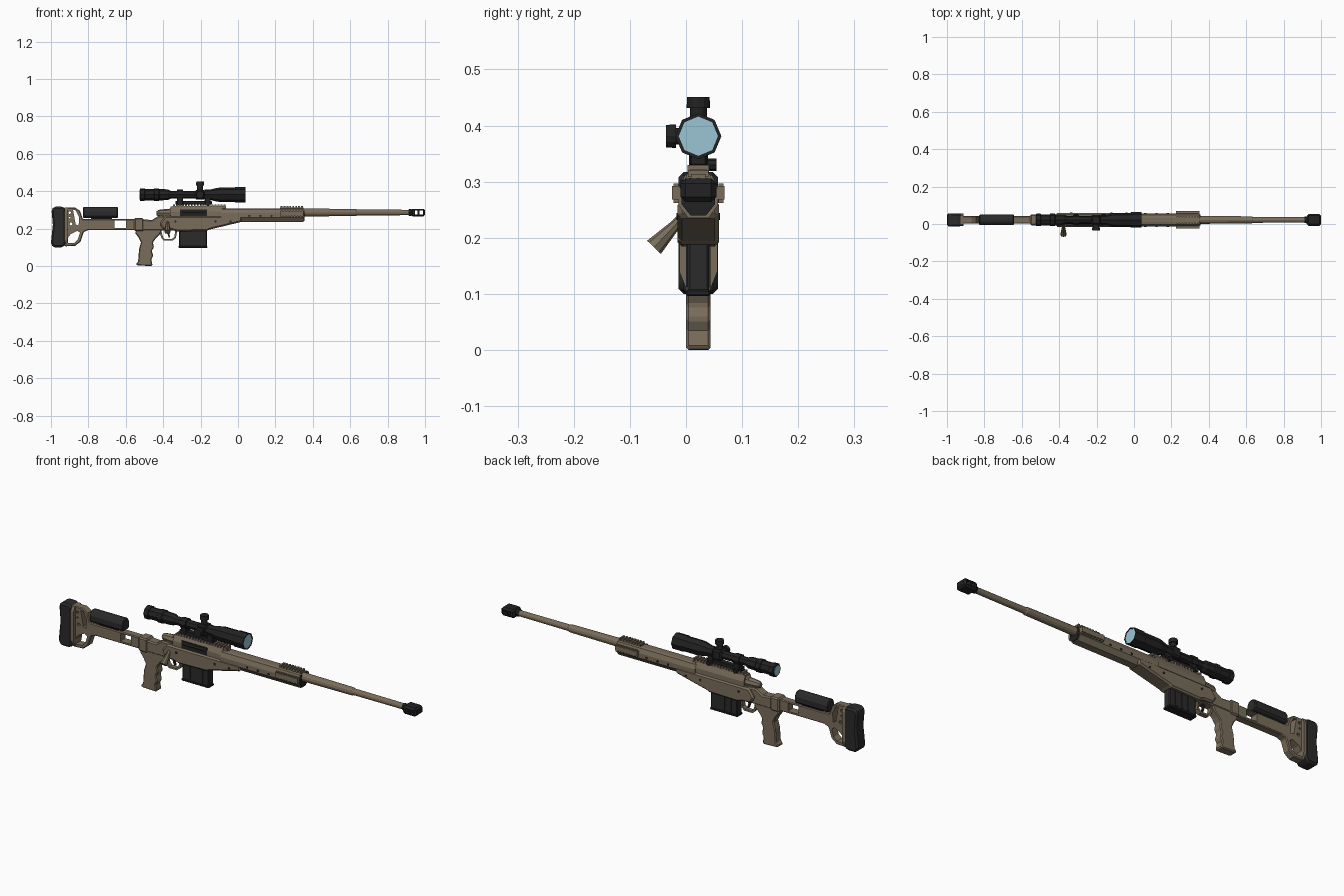
import bpy, bmesh, math
from mathutils import Vector

if "Cube" in bpy.data.objects:
    bpy.data.objects.remove(bpy.data.objects["Cube"])

Y0 = 0.022  # centre plane of the rifle


def material(name, rgb):
    m = bpy.data.materials.new(name)
    m.diffuse_color = (*rgb, 1)
    m.use_nodes = True
    m.node_tree.nodes["Principled BSDF"].inputs["Base Color"].default_value = m.diffuse_color
    return m


TAN = material("tan", (0.195, 0.155, 0.105))
BLACK = material("black", (0.016, 0.016, 0.017))
GREY = material("charcoal", (0.024, 0.024, 0.025))
LENS = material("lens blue", (0.33, 0.56, 0.66))


def finish(name, bm, mat, bevel=0):
    bmesh.ops.recalc_face_normals(bm, faces=bm.faces)
    me = bpy.data.meshes.new(name)
    bm.to_mesh(me)
    bm.free()
    me.materials.append(mat)
    ob = bpy.data.objects.new(name, me)
    bpy.context.collection.objects.link(ob)
    if bevel:
        b = ob.modifiers.new("bevel", 'BEVEL')
        b.width, b.segments, b.limit_method = bevel, 1, 'ANGLE'
        b.angle_limit = math.radians(40)
    return ob


def extrude(bm, pts, vec):
    f = bm.faces.new([bm.verts.new(p) for p in pts])
    r = bmesh.ops.extrude_face_region(bm, geom=[f])
    bmesh.ops.translate(bm, vec=vec, verts=[v for v in r['geom'] if isinstance(v, bmesh.types.BMVert)])


def side_part(name, profile, width, mat, bevel=0, holes=(), y=0):
    """Side outline (x, z) given thickness across y, with holes cut through."""
    bm = bmesh.new()
    extrude(bm, [(x, Y0 + y - width / 2, z) for x, z in profile], (0, width, 0))
    ob = finish(name, bm, mat, bevel)
    if holes:
        bm = bmesh.new()
        for h in holes:
            extrude(bm, [(x, Y0 - 0.1, z) for x, z in h], (0, 0.2, 0))
        cutter = finish(name + "_cutter", bm, mat)
        cutter.hide_render = True
        cutter.hide_viewport = True
        mod = ob.modifiers.new("holes", 'BOOLEAN')
        mod.operation, mod.solver, mod.object = 'DIFFERENCE', 'EXACT', cutter
    return ob


def rect(x0, x1, z0, z1):
    return [(x0, z0), (x1, z0), (x1, z1), (x0, z1)]


def disc(x, z, r, n=8):
    return [(x + r * math.cos(2 * math.pi * i / n), z + r * math.sin(2 * math.pi * i / n)) for i in range(n)]


def long_part(name, half, x0, x1, mat, bevel=0):
    """Half cross-section (y, z), mirrored across the centre, run along x."""
    bm = bmesh.new()
    pts = half + [(-y, z) for y, z in reversed(half)]
    extrude(bm, [(x0, Y0 + y, z) for y, z in pts], (x1 - x0, 0, 0))
    return finish(name, bm, mat, bevel)


def turned(name, profile, mat, z, n=8):
    """Turned part along x from (x, radius) points."""
    bm = bmesh.new()
    rings = []
    for x, r in profile:
        rings.append([bm.verts.new((x, Y0 + a, b)) for a, b in disc(0, z, r, n)])
    for a, b in zip(rings, rings[1:]):
        for i in range(n):
            bm.faces.new((a[i], a[(i + 1) % n], b[(i + 1) % n], b[i]))
    bm.faces.new(rings[0])
    bm.faces.new(rings[-1])
    return finish(name, bm, mat)


def rod(name, p0, p1, r0, r1, mat, n=8):
    p0, p1 = Vector(p0), Vector(p1)
    d = p1 - p0
    bm = bmesh.new()
    bmesh.ops.create_cone(bm, cap_ends=True, segments=n, radius1=r0, radius2=r1, depth=d.length)
    bm.transform(d.to_track_quat('Z', 'Y').to_matrix().to_4x4())
    bmesh.ops.translate(bm, vec=(p0 + p1) / 2, verts=bm.verts)
    return finish(name, bm, mat)


# Butt pad and skeleton stock
side_part("butt_pad", [(-1, .125), (-.99, .1), (-.935, .1), (-.922, .115), (-.922, .305),
                       (-.935, .317), (-.985, .317), (-.997, .3), (-.99, .22)], .07, GREY, .01)
side_part("stock", [(-.925, .312), (-.87, .312), (-.845, .295), (-.83, .25), (-.54, .25), (-.54, .192),
                    (-.80, .192), (-.825, .182), (-.842, .13), (-.87, .108), (-.925, .105)], .04, TAN, .004,
          [[(-.91, .122), (-.875, .124), (-.857, .14), (-.845, .178), (-.86, .188), (-.895, .17), (-.91, .15)],
           [(-.882, .3), (-.867, .297), (-.85, .262), (-.852, .215), (-.868, .222)],
           rect(-.66, -.6, .203, .243), disc(-.9, .285, .007), disc(-.893, .225, .008), disc(-.9, .258, .005)])
long_part("butt_plate", [(.022, .11), (.034, .14), (.034, .29), (.024, .312)], -.928, -.912, TAN)

# Cheek rest on its posts
long_part("cheek_rest", [(.02, .256), (.028, .266), (.028, .292), (.018, .31), (.008, .315)], -.828, -.642, GREY, .004)
for x in (-.76, -.70):
    rod("cheek_post", (x, Y0, .24), (x, Y0, .262), .012, .012, GREY)
side_part("cheek_base", rect(-.785, -.675, .246, .258), .03, GREY)

# Hinge, chassis and grip
side_part("hinge", rect(-.555, -.505, .186, .256), .058, TAN, .006)
side_part("chassis_rear", [(-.52, .25), (-.46, .246), (-.425, .268), (-.34, .268), (-.34, .19), (-.52, .19)], .05, TAN, .006)
side_part("chassis", [(-.42, .225), (-.39, .266), (.02, .266), (.02, .236), (-.155, .194), (-.16, .188),
                      (-.325, .184), (-.35, .192), (-.40, .195)], .074, TAN, .008)
side_part("grip", [(-.535, .2), (-.405, .2), (-.417, .17), (-.438, .15), (-.455, .126), (-.449, .102), (-.461, .08),
                   (-.453, .055), (-.463, .035), (-.457, .003), (-.465, 0), (-.54, .003), (-.546, .01), (-.534, .025),
                   (-.529, .09), (-.519, .125), (-.53, .15), (-.552, .178)], .044, TAN, .006)

# Trigger and guard
side_part("trigger_guard", [(-.425, .2), (-.41, .15), (-.395, .135), (-.35, .135), (-.332, .15), (-.322, .2)], .022, TAN, 0,
          [[(-.411, .19), (-.401, .155), (-.391, .144), (-.354, .144), (-.341, .155), (-.335, .19)]])
side_part("trigger", [(-.38, .2), (-.36, .2), (-.368, .175), (-.362, .152), (-.37, .152), (-.378, .175)], .01, BLACK)

# Magazine
side_part("magazine", rect(-.315, -.167, .104, .2), .038, GREY, .004)
side_part("magazine_floor", rect(-.318, -.164, .096, .108), .043, BLACK, .003)
for s in (-1, 1):
    for x in (-.275, -.24, -.205):
        side_part("magazine_rib", rect(x - .007, x + .007, .112, .186), .004, GREY, 0, (), s * .02)

# Receiver, ejection port and bolt
long_part("receiver", [(.03, .25), (.03, .29), (.018, .318)], -.36, -.085, TAN)
side_part("ejection_port", rect(-.31, -.167, .267, .303), .006, BLACK, 0, (), -.0285)
rod("bolt_body", (-.30, Y0 - .02, .288), (-.175, Y0 - .02, .288), .014, .014, BLACK)
turned("bolt_shroud", [(-.435, .011), (-.425, .018), (-.39, .022), (-.355, .024)], TAN, .282)
side_part("tang", [(-.43, .26), (-.355, .26), (-.355, .314), (-.375, .3), (-.4, .277)], .035, TAN, .004)
rod("bolt_arm", (-.377, Y0, .262), (-.377, -.018, .225), .009, .009, TAN)
rod("bolt_handle", (-.377, -.012, .23), (-.377, -.057, .183), .008, .017, TAN)
for x in (-.335, -.12, -.04):
    for s in (-1, 1):
        rod("chassis_screw", (x, Y0 + s * .034, .238), (x, Y0 + s * .039, .238), .006, .006, BLACK)

# Fore-end with top and side rails
long_part("forend", [(.018, .235), (.035, .258), (.035, .282), (.026, .304), (.012, .307)], -.09, .35, TAN)
long_part("forend_cap", [(.014, .24), (.03, .26), (.03, .28), (.022, .3)], .345, .355, BLACK)
for s in (-1, 1):
    for x in (.06, .12, .18):
        rod("forend_screw", (x, Y0 + s * .033, .268), (x, Y0 + s * .037, .268), .006, .006, BLACK)


def rail(name, x0, x1, n, z0, z1, width, tooth_z0, tooth_z1, tooth_w, y=0):
    side_part(name, rect(x0, x1, z0, z1), width, TAN, 0, (), y)
    step = (x1 - x0) / n
    for i in range(n):
        a = x0 + (i + .2) * step
        side_part(name + "_tooth", rect(a, a + step * .6, tooth_z0, tooth_z1), tooth_w, TAN, 0, (), y)


rail("top_rail", .225, .35, 8, .3, .314, .026, .308, .32, .036)
for s in (-1, 1):
    rail("side_rail", .225, .35, 8, .268, .292, .014, .262, .297, .009, s * .04)
rail("receiver_rail", -.35, -.065, 18, .308, .322, .03, .316, .33, .038)

# Barrel and muzzle brake
turned("barrel", [(.3, .021), (.36, .021), (.63, .019), (.637, .0155), (.93, .0145)], TAN, .286, 12)
side_part("muzzle_brake", rect(.925, 1, .264, .306), .064, BLACK, .009,
          [rect(.945, .96, .274, .297), rect(.97, .988, .274, .297)])
turned("muzzle_collar", [(.912, .017), (.928, .019)], BLACK, .286)

# Scope body, lenses and eyepiece rings
ZS = .381
turned("scope_body", [(-.525, .030), (-.521, .034), (-.5, .034), (-.497, .030), (-.45, .030), (-.447, .034),
                      (-.425, .034), (-.42, .030), (-.375, .029), (-.36, .021), (-.175, .021), (-.115, .036),
                      (-.10, .038), (-.02, .038), (-.015, .041), (.04, .041), (.04, .035), (.034, .035)], BLACK, ZS)
turned("front_lens", [(.033, .035), (.0385, .035)], LENS, ZS)
turned("rear_lens", [(-.527, .025), (-.524, .025)], LENS, ZS)

# Scope turrets
XT = -.203
side_part("turret_block", rect(XT - .026, XT + .026, ZS - .026, ZS + .026), .052, BLACK, .007)
for name, d, caps in (("top_turret", Vector((0, 0, 1)), (.052, .07)), ("side_turret", Vector((0, -1, 0)), (.042, .058))):
    c = Vector((XT, Y0, ZS))
    rod(name + "_neck", c + d * .02, c + d * caps[0], .015, .015, BLACK, 12)
    rod(name + "_cap", c + d * (caps[0] - .002), c + d * caps[1], .021, .02, BLACK, 12)

# Scope mount with rings and clamp knobs
side_part("mount_base", rect(-.335, -.14, .328, .348), .03, BLACK, .003)
for x in (-.31, -.162):
    turned("mount_ring", [(x - .016, .027), (x + .016, .027)], BLACK, ZS)
    side_part("ring_post", rect(x - .016, x + .016, .326, .37), .034, BLACK, .003)
    rod("clamp_knob", (x, Y0 + .012, .33), (x, Y0 + .032, .33), .011, .011, BLACK)
